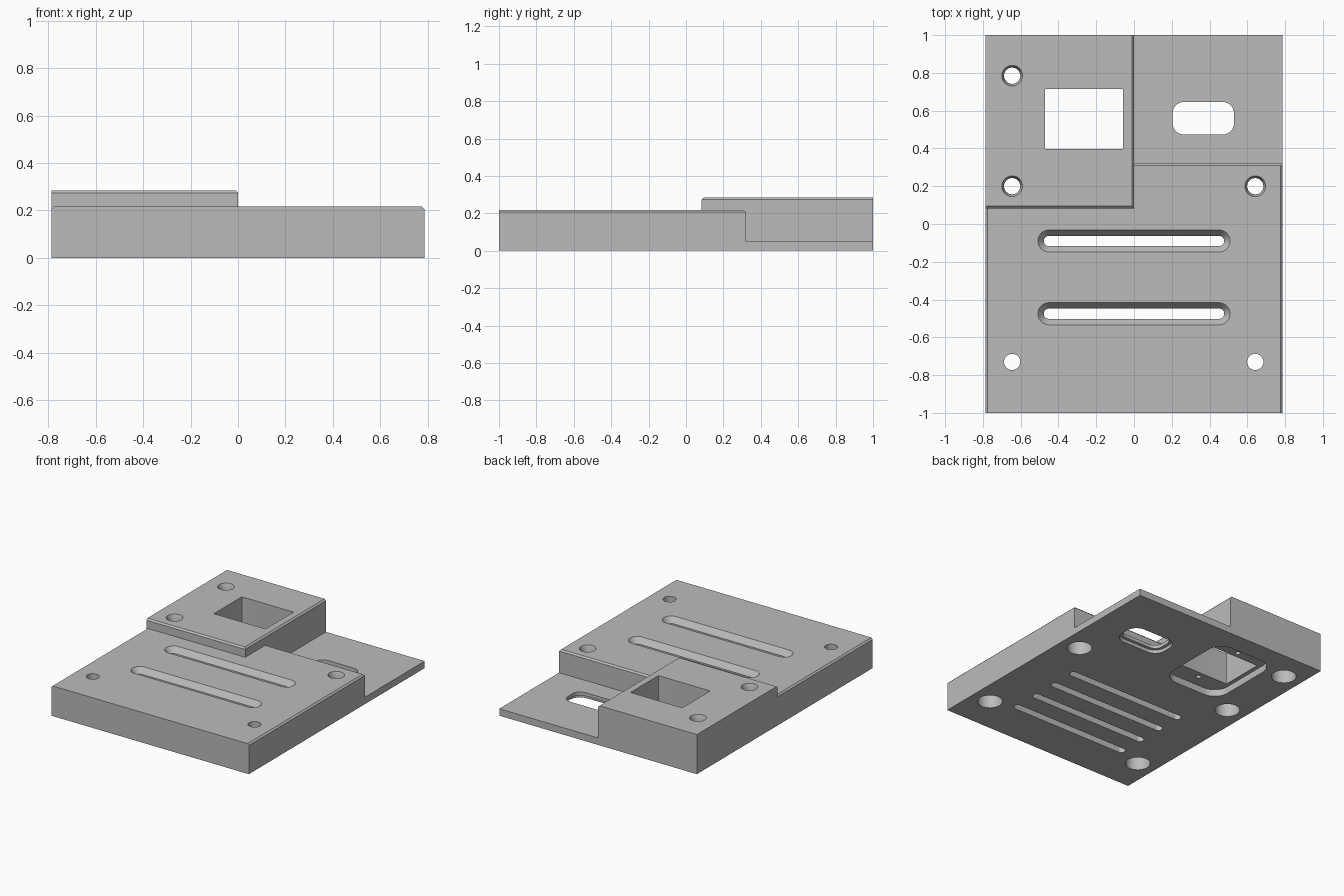
import bpy, bmesh, math

if "Cube" in bpy.data.objects:
    bpy.data.objects.remove(bpy.data.objects["Cube"], do_unlink=True)

HALF_X, THIN, LOW, HIGH = 0.787, 0.05, 0.217, 0.285
STEP_Y, RAISED_Y, EDGE = 0.32, 0.083, 0.011

grey = bpy.data.materials.new("machined_grey")
grey.use_nodes = True
colour = (0.5, 0.5, 0.5, 1)
grey.diffuse_color = colour
grey.node_tree.nodes["Principled BSDF"].inputs["Base Color"].default_value = colour


def add_object(name, bm):
    bmesh.ops.recalc_face_normals(bm, faces=bm.faces)
    mesh = bpy.data.meshes.new(name)
    bm.to_mesh(mesh)
    bm.free()
    mesh.materials.append(grey)
    ob = bpy.data.objects.new(name, mesh)
    bpy.context.collection.objects.link(ob)
    return ob


def block(name, lo, hi, chamfered=()):
    """Box whose top edges facing the given directions are chamfered."""
    bm = bmesh.new()
    bmesh.ops.create_cube(bm, size=1)
    edges = []
    for e in bm.edges:
        mid = (e.verts[0].co + e.verts[1].co) / 2
        if mid.z > 0.4 and any(mid.x * dx + mid.y * dy > 0.4 for dx, dy in chamfered):
            edges.append(e)
    for v in bm.verts:
        v.co = [a + (b - a) * (c + 0.5) for a, b, c in zip(lo, hi, v.co)]
    if edges:
        bmesh.ops.bevel(bm, geom=edges, offset=EDGE, segments=1, affect='EDGES')
    return add_object(name, bm)


def outline(w, h, r, grow, steps=10):
    """Rounded rectangle, enlarged evenly by grow."""
    sx, sy = max(w / 2 - r, 0), max(h / 2 - r, 0)
    pts = []
    for k, (qx, qy) in enumerate([(1, 1), (-1, 1), (-1, -1), (1, -1)]):
        for i in range(steps + 1):
            a = (k + i / steps) * math.pi / 2
            pts.append((qx * sx + (r + grow) * math.cos(a),
                        qy * sy + (r + grow) * math.sin(a)))
    return [p for i, p in enumerate(pts) if math.dist(p, pts[i - 1]) > 1e-5]


def cutter(name, x, y, w, h, r, levels):
    """Closed stack of rounded outlines; levels are (height, grow)."""
    bm = bmesh.new()
    rings = [[bm.verts.new((x + px, y + py, z)) for px, py in outline(w, h, r, g)]
             for z, g in levels]
    for a, b in zip(rings, rings[1:]):
        for i in range(len(a)):
            bm.faces.new((a[i - 1], a[i], b[i], b[i - 1]))
    bm.faces.new(rings[0])
    bm.faces.new(rings[-1])
    return add_object(name, bm)


def combine(target, tool, operation):
    mod = target.modifiers.new(operation, 'BOOLEAN')
    mod.operation = operation
    mod.solver = 'EXACT'
    mod.object = tool
    bpy.context.view_layer.objects.active = target
    bpy.ops.object.modifier_apply(modifier=mod.name)
    bpy.data.objects.remove(tool, do_unlink=True)


# Stepped body
body = block("mounting_plate", (-HALF_X, -1, 0), (HALF_X, STEP_Y, LOW),
             [(1, 0), (-1, 0), (0, 1)])
combine(body, block("raised_corner", (-HALF_X, RAISED_Y, 0), (0, 1, HIGH),
                    [(1, 0), (0, -1)]), 'UNION')
combine(body, block("thin_corner", (-0.1, 0.2, 0), (HALF_X, 1, THIN)), 'UNION')

cuts = []

# Screw holes: counterbored below, three of them countersunk above
R = 0.043
for x, y, top, flare in [(-0.645, 0.785, HIGH, 0.012), (-0.645, 0.2, HIGH, 0.012),
                         (0.642, 0.2, LOW, 0.012), (-0.645, -0.73, LOW, 0),
                         (0.642, -0.73, LOW, 0)]:
    levels = [(-0.1, 0.04), (0.13, 0.04), (0.13, 0)]
    if flare:
        levels += [(top - 0.03, 0), (top, flare)]
    levels.append((top + 0.1, flare))
    cuts.append(cutter("screw_hole", x, y, 2 * R, 2 * R, R, levels))

# Long slots: two go through with flared tops, two are blind from below
for y in (-0.09, -0.475):
    cuts.append(cutter("through_slot", 0, y, 0.955, 0.055, 0.0275,
                       [(-0.1, 0), (LOW - 0.04, 0), (LOW, 0.031), (LOW + 0.1, 0.031)]))
for y in (-0.282, -0.667):
    cuts.append(cutter("blind_slot", 0, y, 0.955, 0.055, 0.0275,
                       [(-0.1, 0), (0.14, 0)]))

# Square window with its rounded recess and two pilot holes underneath
WX, WY = -0.265, 0.557
cuts.append(cutter("window_recess", WX, WY, 0.47, 0.59, 0.11, [(-0.1, 0), (0.05, 0)]))
cuts.append(cutter("window", WX, WY, 0.412, 0.318, 0.004, [(-0.2, 0), (0.5, 0)]))
for side in (-1, 1):
    cuts.append(cutter("pilot_hole", WX, WY + side * 0.205, 0.036, 0.036, 0.018,
                       [(-0.05, 0), (0.13, 0)]))

# Rounded opening in the thin corner, stepped underneath
cuts.append(cutter("connector_opening", 0.367, 0.56, 0.325, 0.172, 0.06,
                   [(-0.1, 0.022), (0.025, 0.022), (0.025, 0), (0.2, 0)]))

for tool in cuts:
    combine(body, tool, 'DIFFERENCE')

# Smooth curved walls, keep machined edges crisp
bpy.ops.object.select_all(action='DESELECT')
body.select_set(True)
bpy.context.view_layer.objects.active = body
bpy.ops.object.shade_smooth_by_angle(angle=math.radians(25))
